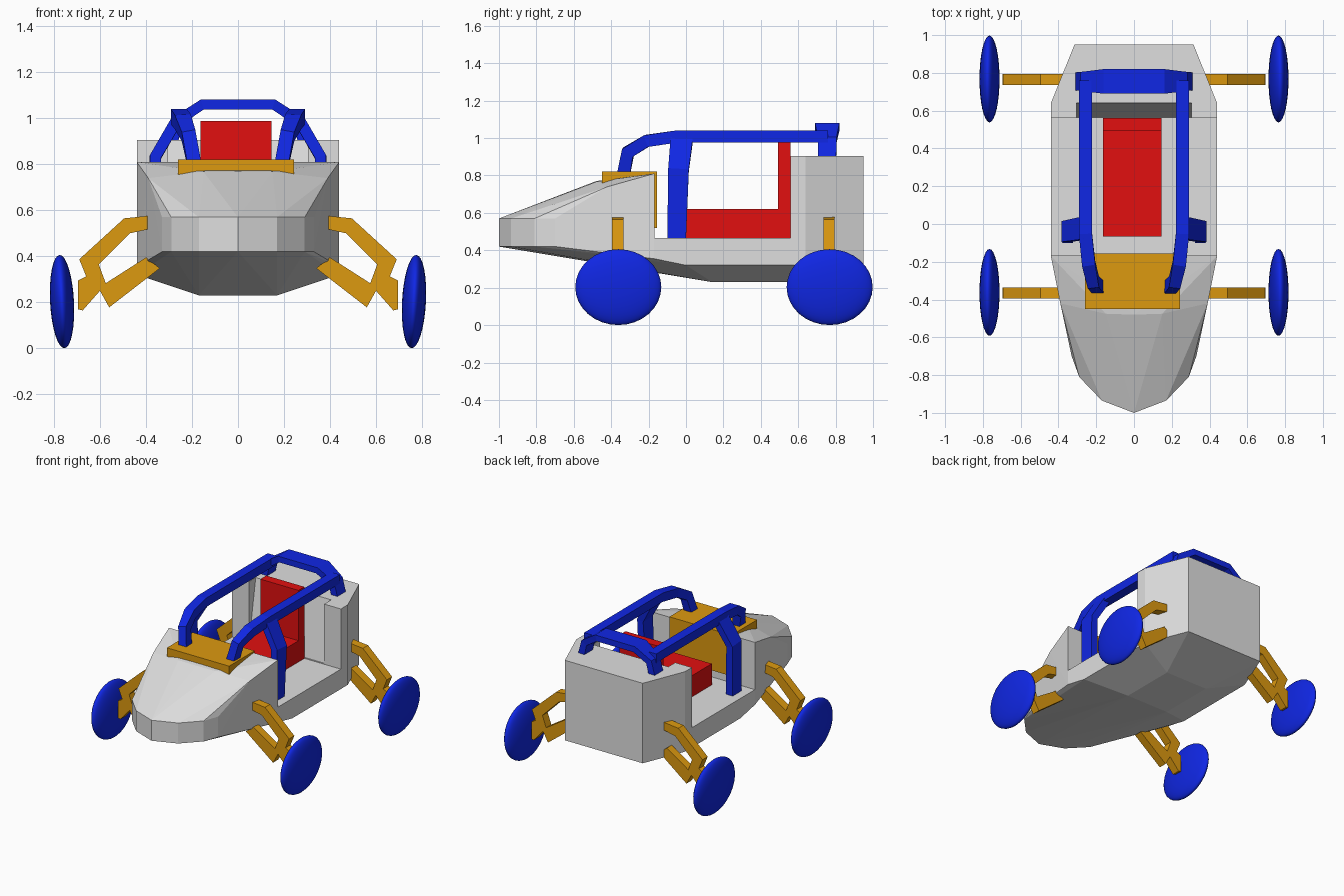
import bpy, bmesh, math
from mathutils import Vector

if "Cube" in bpy.data.objects:
    bpy.data.objects.remove(bpy.data.objects["Cube"])


def material(name, rgb):
    m = bpy.data.materials.new(name)
    m.diffuse_color = (*rgb, 1)
    m.use_nodes = True
    m.node_tree.nodes["Principled BSDF"].inputs["Base Color"].default_value = m.diffuse_color
    return m


GREY = material("light grey", (0.74, 0.74, 0.74))
BLUE = material("blue", (0.005, 0.02, 0.78))
ORANGE = material("orange", (0.72, 0.32, 0.005))
RED = material("red", (0.76, 0.005, 0.005))


def finish(bm, name, mat):
    bmesh.ops.recalc_face_normals(bm, faces=bm.faces)
    me = bpy.data.meshes.new(name)
    bm.to_mesh(me)
    bm.free()
    if mat:
        me.materials.append(mat)
    ob = bpy.data.objects.new(name, me)
    bpy.context.collection.objects.link(ob)
    return ob


def prism(name, profile, a, b, axis, mat):
    """Extrude a 2D profile along x (profile is y,z) or y (profile is x,z)."""
    bm = bmesh.new()
    put = (lambda p, t: (t, p[0], p[1])) if axis == "x" else (lambda p, t: (p[0], t, p[1]))
    face = bm.faces.new([bm.verts.new(put(p, a)) for p in profile])
    ext = bmesh.ops.extrude_face_region(bm, geom=[face])
    shift = Vector((b - a, 0, 0)) if axis == "x" else Vector((0, b - a, 0))
    bmesh.ops.translate(bm, vec=shift, verts=[v for v in ext["geom"] if isinstance(v, bmesh.types.BMVert)])
    return finish(bm, name, mat)


def bar(name, path, sizes, ref, mat):
    """Sweep a rectangle along a path; sizes are (width along ref, thickness)."""
    bm = bmesh.new()
    pts = [Vector(p) for p in path]
    rings = []
    for i, p in enumerate(pts):
        t = Vector()
        if i:
            t += (p - pts[i - 1]).normalized()
        if i < len(pts) - 1:
            t += (pts[i + 1] - p).normalized()
        t.normalize()
        a = t.cross(Vector(ref)).normalized()
        b = a.cross(t).normalized()
        w, h = sizes[i]
        rings.append([bm.verts.new(p + b * w / 2 * u + a * h / 2 * v)
                      for u, v in ((-1, -1), (1, -1), (1, 1), (-1, 1))])
    for r, s in zip(rings, rings[1:]):
        for k in range(4):
            bm.faces.new((r[k], r[(k + 1) % 4], s[(k + 1) % 4], s[k]))
    bm.faces.new(rings[0])
    bm.faces.new(rings[-1])
    return finish(bm, name, mat)


def box_profile(y0, y1, z0, z1):
    return [(y0, z0), (y1, z0), (y1, z1), (y0, z1)]


# Hull: convex shell, then the cockpit is cut out
pts = [(x, y, z) for z in (0.42, 0.57)
       for x, y in ((0, -1), (0.17, -0.935), (0.29, -0.81), (0.33, -0.7))]
pts += [(0, -0.48, 0.77), (0.15, -0.475, 0.768), (0.39, -0.42, 0.74),
        (0.44, -0.17, 0.81), (0.44, -0.17, 0.355), (0.44, 0.0, 0.32),
        (0.17, 0.14, 0.23), (0.17, 0.55, 0.23)]
pts += [(x, y, z) for x, y in ((0.44, 0.56), (0.44, 0.64), (0.315, 0.95)) for z in (0.32, 0.905)]
bm = bmesh.new()
for x, y, z in pts:
    bm.verts.new((x, y, z))
    if x:
        bm.verts.new((-x, y, z))
res = bmesh.ops.convex_hull(bm, input=bm.verts)
loose = [v for v in bm.verts if not v.link_faces]
bmesh.ops.delete(bm, geom=loose, context="VERTS")
hull = finish(bm, "hull", GREY)

cutters = [
    prism("cockpit_cutter", box_profile(-0.168, 0.56, 0.465, 1.2), -0.6, 0.6, "x", None),
    prism("recess_cutter", [(0.5, 0.47), (0.565, 0.47), (0.645, 0.93), (0.5, 0.93)], -0.305, 0.305, "x", None),
]
bpy.context.view_layer.objects.active = hull
for c in cutters:
    mod = hull.modifiers.new("cut", "BOOLEAN")
    mod.operation = "DIFFERENCE"
    mod.solver = "EXACT"
    mod.object = c
    c.hide_render = True
    bpy.ops.object.modifier_apply(modifier=mod.name)
    bpy.data.objects.remove(c)

# Dashboard and seat
prism("dashboard", box_profile(-0.45, -0.155, 0.52, 0.82), -0.26, 0.243, "x", ORANGE)
prism("seat", [(-0.065, 0.465), (0.56, 0.465), (0.56, 0.988), (0.492, 0.988),
               (0.492, 0.62), (-0.065, 0.62)], -0.163, 0.145, "x", RED)

# Roll cage
for s, side in ((1, "right"), (-1, "left")):
    bar(f"{side}_roof_rail",
        [(s * 0.19, -0.335, 0.80), (s * 0.215, -0.31, 0.925), (s * 0.24, -0.21, 0.985),
         (s * 0.257, -0.05, 1.008), (s * 0.257, 0.76, 1.008)],
        [(0.06, 0.07), (0.06, 0.07)] + [(0.07, 0.065)] * 3, (1, 0, 0), BLUE)
    bar(f"{side}_side_post",
        [(s * 0.25, -0.02, 1.02), (s * 0.36, -0.04, 0.83), (s * 0.35, -0.05, 0.465)],
        [(0.12, 0.05), (0.11, 0.05), (0.10, 0.055)], (0, 1, 0), BLUE)
arch = [(0.29, 0.88), (0.262, 0.99), (0.155, 1.06)]
arch_sizes = [(0.095, 0.05), (0.1, 0.05), (0.13, 0.045)]
bar("rear_arch",
    [(x, 0.755, z) for x, z in arch] + [(-x, 0.755, z) for x, z in reversed(arch)],
    arch_sizes + arch_sizes[::-1], (0, 1, 0), BLUE)

# Suspension arms and wheels
ARM = [(0.37, 0.578), (0.495, 0.565), (0.69, 0.387), (0.66, 0.313), (0.695, 0.295),
       (0.695, 0.17), (0.675, 0.165), (0.60, 0.25), (0.56, 0.178), (0.34, 0.348),
       (0.40, 0.395), (0.575, 0.283), (0.605, 0.365), (0.47, 0.5), (0.37, 0.522)]
for s, side in ((1, "right"), (-1, "left")):
    for y, end in ((-0.365, "front"), (0.765, "rear")):
        prism(f"{end}_{side}_arm", [(s * x, z) for x, z in ARM], y - 0.03, y + 0.03, "y", ORANGE)
        bpy.ops.mesh.primitive_uv_sphere_add(
            segments=32, ring_count=16, radius=1,
            location=(s * 0.765, y + 0.003, 0.203), rotation=(0, s * math.radians(3), 0))
        w = bpy.context.object
        w.name = f"{end}_{side}_wheel"
        w.scale = (0.052, 0.23, 0.203)
        w.data.materials.append(BLUE)
        bpy.ops.object.shade_smooth()
